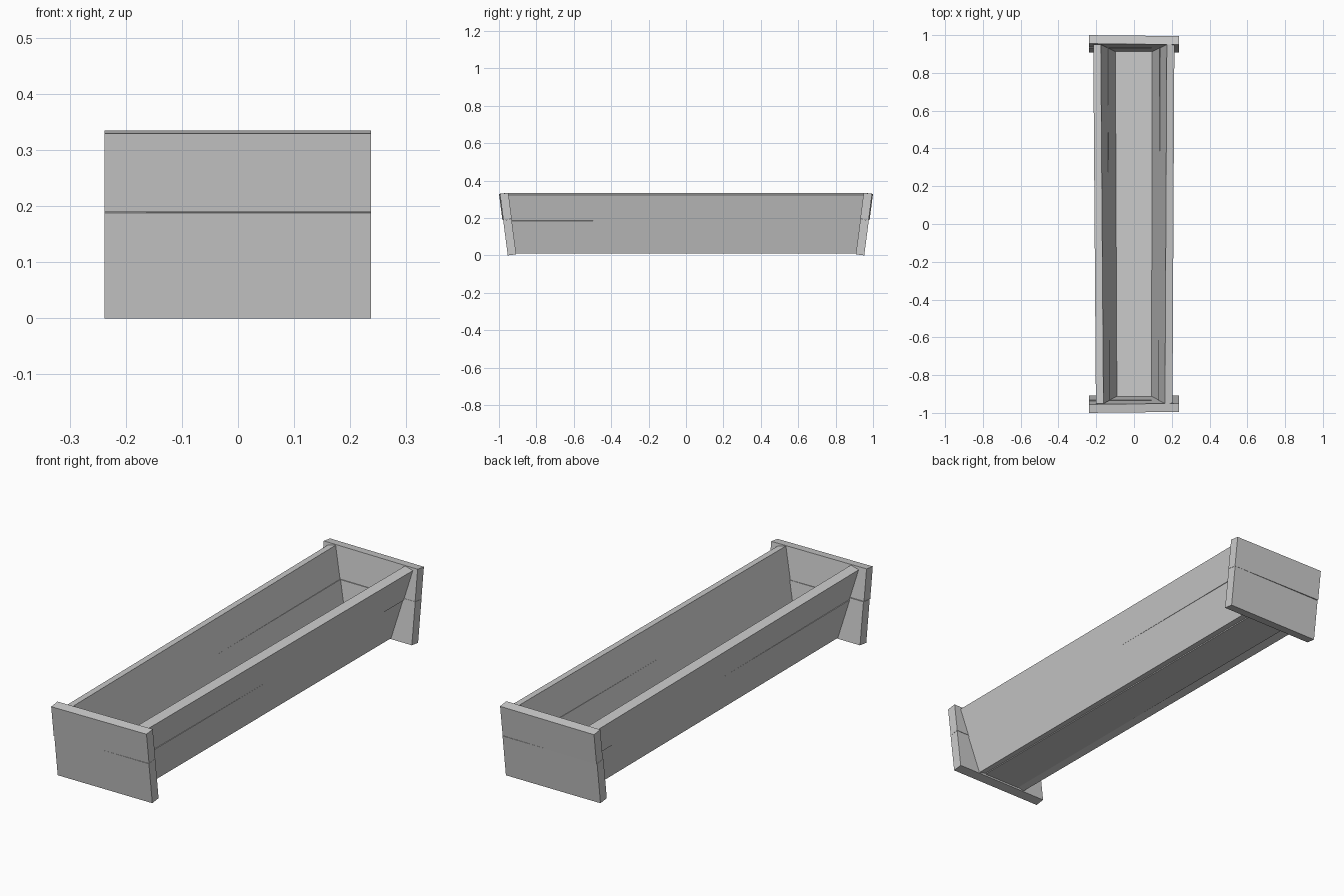
import bpy
import bmesh

cube = bpy.data.objects.get("Cube")
if cube:
    bpy.data.objects.remove(cube)

grey = bpy.data.materials.new("weathered grey")
grey.use_nodes = True
colour = (0.6, 0.6, 0.6, 1)
grey.diffuse_color = colour
grey.node_tree.nodes["Principled BSDF"].inputs["Base Color"].default_value = colour


def plank(name, first, last):
    """Board spanned between two four-cornered end sections."""
    bm = bmesh.new()
    a = [bm.verts.new(p) for p in first]
    b = [bm.verts.new(p) for p in last]
    bm.faces.new(a)
    bm.faces.new(b)
    for i in range(4):
        j = (i + 1) % 4
        bm.faces.new((a[i], a[j], b[j], b[i]))
    bmesh.ops.recalc_face_normals(bm, faces=bm.faces)
    mesh = bpy.data.meshes.new(name)
    bm.to_mesh(mesh)
    bm.free()
    mesh.materials.append(grey)
    obj = bpy.data.objects.new(name, mesh)
    bpy.context.collection.objects.link(obj)


def section(low, high, base, slope, thick, shift=0):
    """Leaning board section as (outward, z) pairs; its edges are square to the lean."""
    outer = [(base + slope * z + shift, z) for z in (low, high)]
    drop = slope * thick
    inner = [(o - thick, z + drop) for o, z in outer]
    return [outer[0], outer[1], inner[1], inner[0]]


def end_y(z):
    """Inner face of the leaning end boards."""
    return 0.908 + 0.13 * z


# End boards: a lower and an upper plank at each end, leaning outward
for side, end in ((-1, "front"), (1, "back")):
    for part, low, high, left, right in (
            ("lower", 0, 0.188, 0.0, 0.0),
            ("upper", 0.189, 0.329, 0.004, -0.001)):
        ends = []
        for x, shift in ((-0.238, left), (0.237, right)):
            pairs = section(low, high, 0.953, 0.13, 0.045, shift)
            ends.append([(x, side * o, z) for o, z in pairs])
        plank(f"{end}_end_{part}_board", *ends)

# Side walls: two long planks each, the upper one slightly twisted
for side, name in ((-1, "right"), (1, "left")):
    for part, low, high, twist in (
            ("lower", 0.01, 0.185, 0.0),
            ("upper", 0.185, 0.323, 0.003)):
        ends = []
        for along in (-1, 1):
            shift = along * twist + (0.004 * along if side < 0 else 0.002 * along)
            pairs = section(low, high, 0.128, 0.25, 0.04, shift)
            ends.append([(side * o, along * end_y(z), z) for o, z in pairs])
        plank(f"{name}_wall_{part}_board", *ends)

# Floor board between the walls
floor = []
for y in (-1, 1):
    floor.append([(x, y * end_y(z), z) for x, z in
                  ((-0.093, 0.015), (0.093, 0.015), (0.1, 0.036), (-0.1, 0.036))])
plank("floor_board", *floor)
